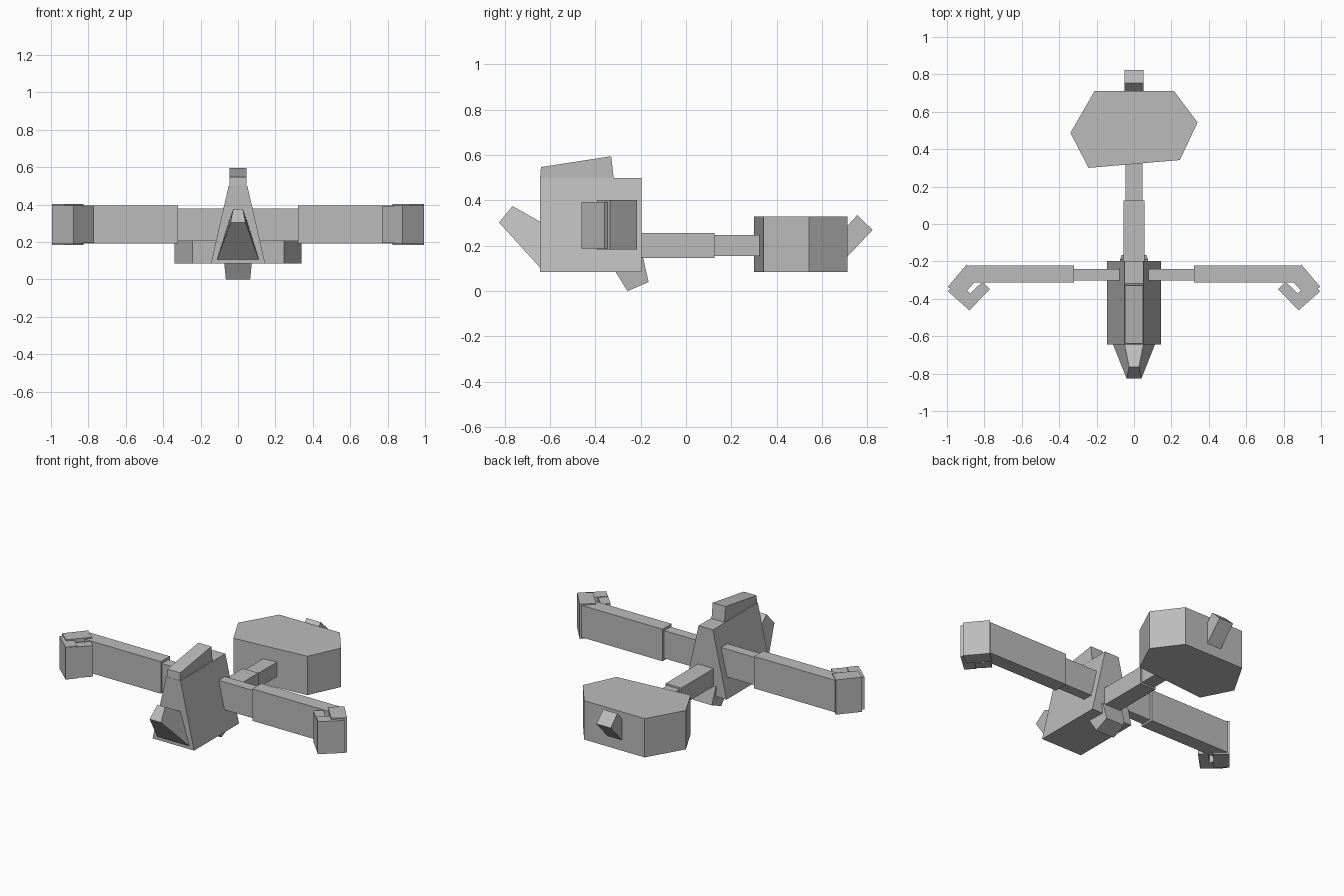
import bpy
import bmesh

cube = bpy.data.objects.get("Cube")
if cube:
    bpy.data.objects.remove(cube, do_unlink=True)

grey = bpy.data.materials.new("plain_grey")
grey.use_nodes = True
GREY = (0.5, 0.5, 0.5, 1)
grey.diffuse_color = GREY
grey.node_tree.nodes["Principled BSDF"].inputs["Base Color"].default_value = GREY


def loft(name, start, end, mirror=False):
    """Solid between two matching loops, optionally mirrored to the other side."""
    bm = bmesh.new()
    a = [bm.verts.new(p) for p in start]
    b = [bm.verts.new(p) for p in end]
    bm.faces.new(a)
    bm.faces.new(b)
    for i in range(len(a)):
        j = (i + 1) % len(a)
        bm.faces.new((a[i], a[j], b[j], b[i]))
    bmesh.ops.recalc_face_normals(bm, faces=bm.faces)
    mesh = bpy.data.meshes.new(name)
    bm.to_mesh(mesh)
    bm.free()
    mesh.materials.append(grey)
    obj = bpy.data.objects.new(name, mesh)
    bpy.context.collection.objects.link(obj)
    if mirror:
        obj.modifiers.new("Mirror", 'MIRROR')
    return obj


def plan(name, outline, z0, z1, mirror=False):
    """Top outline extruded upwards."""
    return loft(name, [(x, y, z0) for x, y in outline],
                [(x, y, z1) for x, y in outline], mirror)


def side(name, outline, widths):
    """Side outline given thickness; one half width per point."""
    return loft(name, [(-w, y, z) for (y, z), w in zip(outline, widths)],
                [(w, y, z) for (y, z), w in zip(outline, widths)])


def box(name, x0, x1, y0, y1, z0, z1, mirror=False):
    return plan(name, [(x0, y0), (x1, y0), (x1, y1), (x0, y1)], z0, z1, mirror)


# Wedge-shaped body with crest, snout and lower foot
body = [(-0.145, 0.085), (0.145, 0.085), (0.05, 0.5), (-0.05, 0.5)]
loft("body", [(x, -0.645, z) for x, z in body], [(x, -0.197, z) for x, z in body])
side("crest", [(-0.645, 0.48), (-0.64, 0.547), (-0.33, 0.595), (-0.317, 0.48)], [0.045] * 4)
side("snout", [(-0.645, 0.105), (-0.825, 0.303), (-0.765, 0.375), (-0.645, 0.307)],
     [0.112, 0.04, 0.026, 0.05])
side("foot", [(-0.258, 0.0), (-0.165, 0.04), (-0.19, 0.15), (-0.32, 0.1)],
     [0.065, 0.065, 0.075, 0.075])

# Telescoping tail and its wide end
box("tail_base", -0.055, 0.055, -0.3, 0.125, 0.145, 0.257)
box("tail_rod", -0.045, 0.045, 0.1, 0.4, 0.155, 0.247)
plan("tail_block", [(-0.34, 0.487), (-0.21, 0.712), (0.213, 0.712),
                    (0.34, 0.543), (0.245, 0.342), (-0.243, 0.3)], 0.085, 0.33)
side("tail_tip", [(0.71, 0.15), (0.823, 0.27), (0.755, 0.335), (0.65, 0.22)], [0.05] * 4)

# Arms with hooked hands, mirrored across the body
box("upper_arm", 0.06, 0.34, -0.303, -0.24, 0.205, 0.38, True)
box("forearm", 0.32, 0.885, -0.313, -0.223, 0.193, 0.395, True)
plan("palm", [(0.895, -0.217), (0.825, -0.28), (0.925, -0.393), (0.995, -0.335)],
     0.183, 0.402, True)
plan("knuckle", [(0.995, -0.36), (0.88, -0.462), (0.835, -0.41), (0.947, -0.305)],
     0.189, 0.394, True)
plan("finger", [(0.88, -0.462), (0.77, -0.348), (0.81, -0.308), (0.92, -0.415)],
     0.194, 0.39, True)
